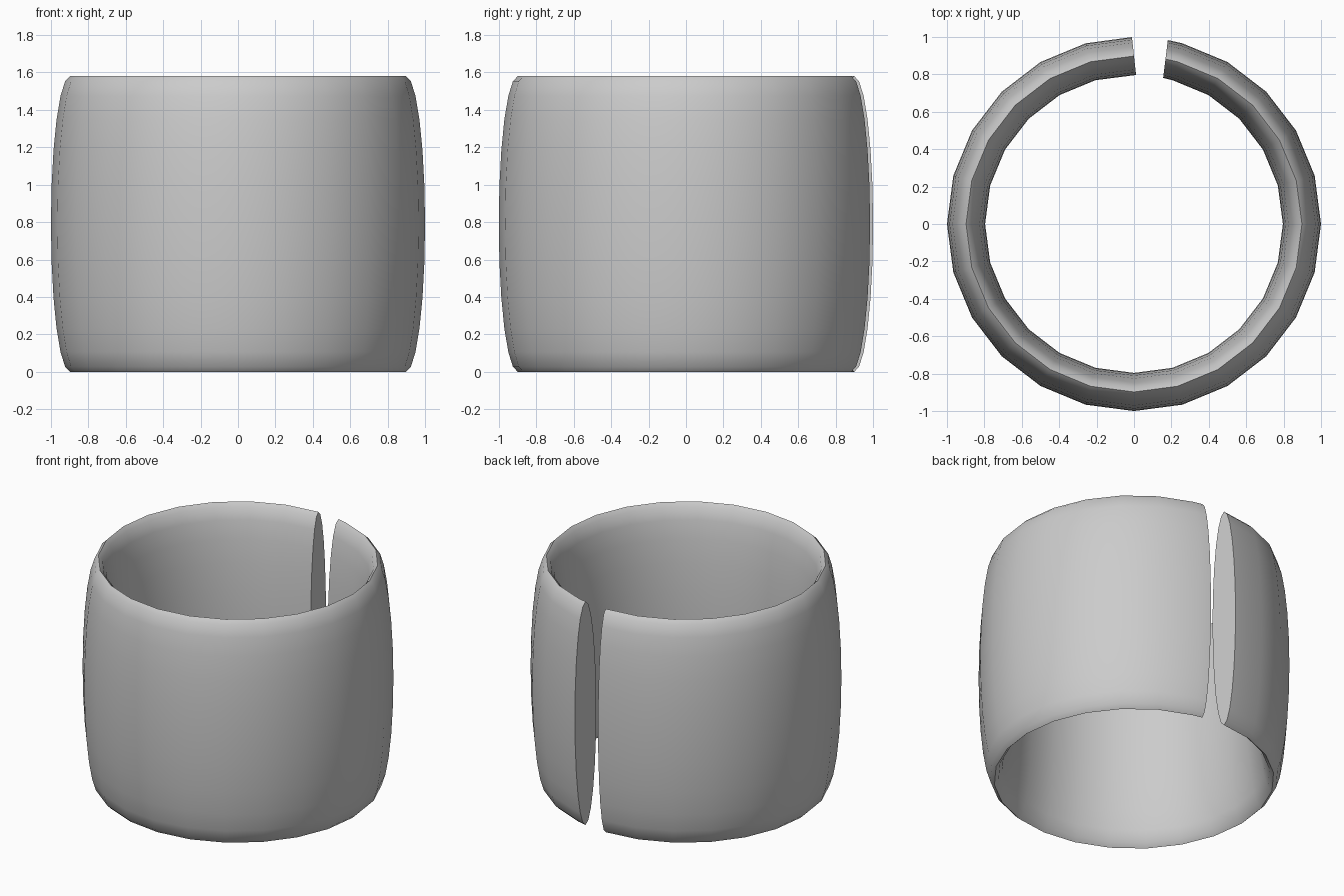
import bpy, bmesh
from math import sin, cos, pi, radians
from mathutils import Vector

cube = bpy.data.objects.get("Cube")
if cube:
    bpy.data.objects.remove(cube, do_unlink=True)

RING_RADIUS = 0.898     # centre line of the band
HALF_THICK = 0.102
HALF_HEIGHT = 0.79
SIDES = 24              # points round the oval cross-section
STEP = 15               # degrees between sections


def section(bm, angle, tilt=0):
    """Oval cross-section standing on the ring; tilt turns it about its own upright axis."""
    a, t = radians(angle), radians(angle + tilt)
    centre = Vector((cos(a), sin(a), 0)) * RING_RADIUS
    outward = Vector((cos(t), sin(t), 0))
    loop = []
    for i in range(SIDES):
        s = 2 * pi * i / SIDES
        p = centre + outward * HALF_THICK * sin(s)
        p.z = HALF_HEIGHT * (1 + cos(s))
        loop.append(bm.verts.new(p))
    return loop


# Open band: even sections from one side of the back gap round to the other
bm = bmesh.new()
loops = [section(bm, 90, 6.3)]
loops += [section(bm, a) for a in range(105, 436, STEP)]
loops.append(section(bm, 439.2, 3.7))
for a, b in zip(loops, loops[1:]):
    for i in range(SIDES):
        j = (i + 1) % SIDES
        bm.faces.new((a[i], a[j], b[j], b[i]))

# Flat end caps at the gap
bm.faces.new(loops[0])
bm.faces.new(loops[-1])
bmesh.ops.recalc_face_normals(bm, faces=bm.faces)

mesh = bpy.data.meshes.new("cuff_band")
bm.to_mesh(mesh)
bm.free()
band = bpy.data.objects.new("cuff_band", mesh)
bpy.context.collection.objects.link(band)

# Plain grey finish
grey = bpy.data.materials.new("plain grey")
grey.use_nodes = True
colour = (0.6, 0.6, 0.6, 1)
grey.diffuse_color = colour
grey.node_tree.nodes["Principled BSDF"].inputs["Base Color"].default_value = colour
mesh.materials.append(grey)

bpy.ops.object.select_all(action="DESELECT")
band.select_set(True)
bpy.context.view_layer.objects.active = band
bpy.ops.object.shade_smooth_by_angle(angle=radians(30))
